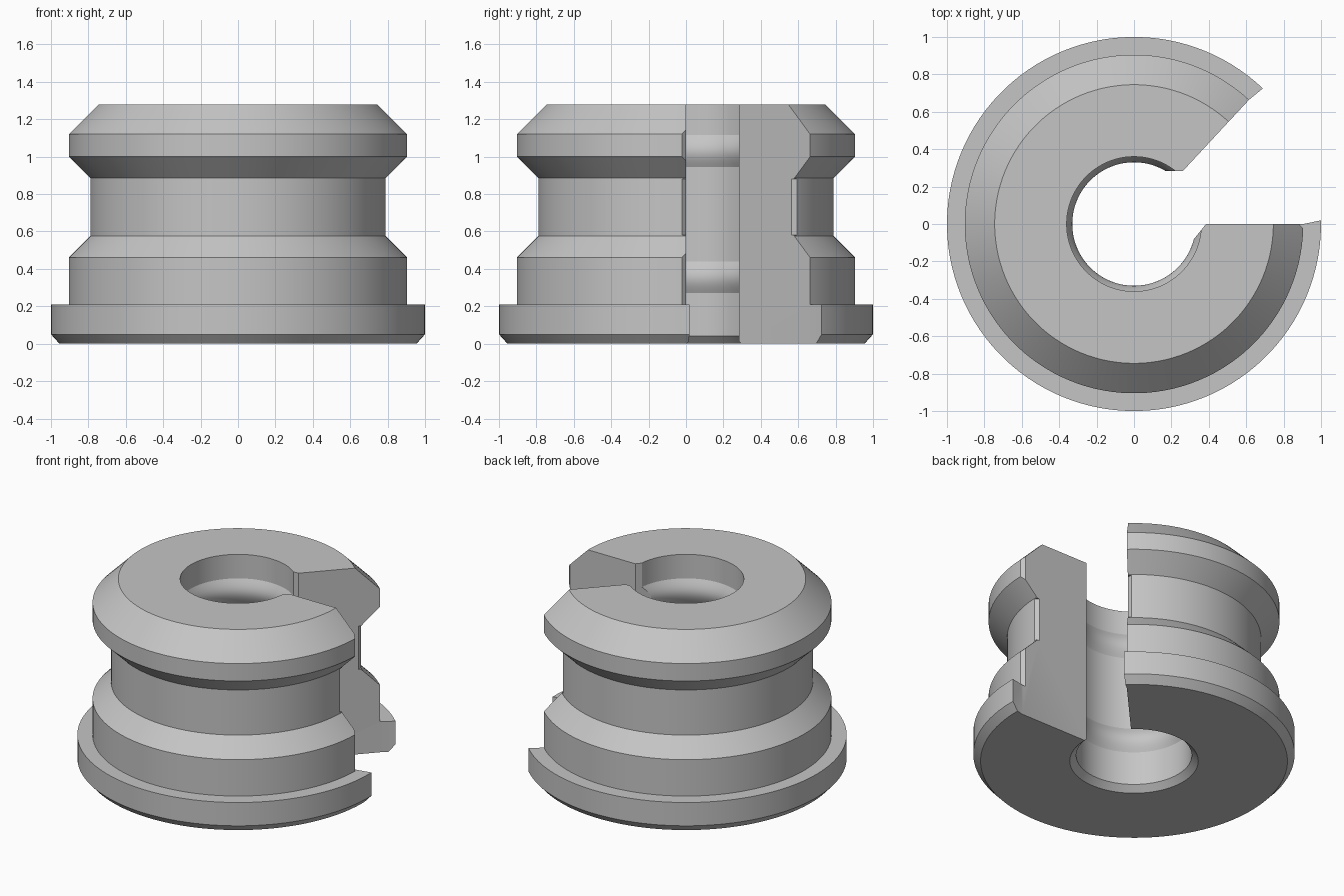
import bpy
import bmesh
from math import sin, cos, pi, radians
from mathutils import Vector

cube = bpy.data.objects.get("Cube")
if cube:
    bpy.data.objects.remove(cube, do_unlink=True)

SEGMENTS = 120
BORE = 0.36
SLOT_ANGLE = radians(47.2)


def make_object(name, bm):
    bmesh.ops.recalc_face_normals(bm, faces=bm.faces)
    mesh = bpy.data.meshes.new(name)
    bm.to_mesh(mesh)
    bm.free()
    obj = bpy.data.objects.new(name, mesh)
    bpy.context.collection.objects.link(obj)
    return obj


def revolve(name, profile):
    """Closed (radius, height) profile turned around z."""
    bm = bmesh.new()
    rings = []
    for i in range(SEGMENTS):
        a = 2 * pi * (i + 0.5) / SEGMENTS
        rings.append([bm.verts.new((r * cos(a), r * sin(a), z)) for r, z in profile])
    n = len(profile)
    for i in range(SEGMENTS):
        here, there = rings[i], rings[(i + 1) % SEGMENTS]
        for j in range(n):
            k = (j + 1) % n
            bm.faces.new((here[j], there[j], there[k], here[k]))
    return make_object(name, bm)


def cut(target, outline, low, high):
    """Remove an upright prism with the given plan outline."""
    bm = bmesh.new()
    face = bm.faces.new([bm.verts.new((x, y, low)) for x, y in outline])
    new = bmesh.ops.extrude_face_region(bm, geom=[face])["geom"]
    top = [v for v in new if isinstance(v, bmesh.types.BMVert)]
    bmesh.ops.translate(bm, verts=top, vec=(0, 0, high - low))
    cutter = make_object("slot_cutter", bm)
    cutter.hide_render = True
    mod = target.modifiers.new("cut", "BOOLEAN")
    mod.operation = "DIFFERENCE"
    mod.solver = "EXACT"
    mod.object = cutter
    bpy.context.view_layer.objects.active = target
    bpy.ops.object.modifier_apply(modifier=mod.name)
    bpy.data.objects.remove(cutter, do_unlink=True)


def chamfer(target, along, inward, radius, low, high, c=0.023):
    """Trim the outer upright corner of a slot wall."""
    plan = [(radius - 2 * c, -c), (radius + c, 2 * c), (radius + c, -c)]
    cut(target, [along * s + inward * t for s, t in plan], low, high)


def bead(centre, half=0.085, bulge=0.03, steps=10):
    """Rounded ridge standing inward from the bore, listed downwards."""
    return [(BORE - bulge * cos(t * pi / 2), centre - half * t)
            for t in (2 * i / steps - 1 for i in range(steps + 1))]


# Flanged body with a waist groove and two beads in the bore
outer = [(0.40, 0), (0.955, 0), (1, 0.05), (1, 0.21), (0.905, 0.21),
         (0.905, 0.46), (0.79, 0.575), (0.79, 0.885), (0.905, 1.0),
         (0.905, 1.12), (0.745, 1.28)]
inner = [(BORE, 1.28)] + bead(1.03) + bead(0.355) + [(BORE, 0.04)]
body = revolve("grooved_bushing", outer + inner)

# Side slot, flared at the bore and narrowed at the flange
slot = [(0.1, 0.1), (0.305, -0.1), (0.385, 0), (0.905, 0), (1.1, 0.04),
        (1.1, 0.8), (0.775, 0.796), (0.615, 0.664), (0.261, 0.283), (0.15, 0.283)]
cut(body, slot, -0.1, 1.4)

# Chamfered slot corners
front_wall = Vector((1, 0)), Vector((0, -1))
back_wall = (Vector((cos(SLOT_ANGLE), sin(SLOT_ANGLE))),
             Vector((-sin(SLOT_ANGLE), cos(SLOT_ANGLE))))
chamfer(body, *front_wall, 0.905, 0.21, 1.14)
for wall in (front_wall, back_wall):
    chamfer(body, *wall, 0.79, 0.58, 0.88)

# Plain grey finish
grey = bpy.data.materials.new("grey")
grey.use_nodes = True
colour = (0.56, 0.56, 0.56, 1)
grey.diffuse_color = colour
grey.node_tree.nodes["Principled BSDF"].inputs["Base Color"].default_value = colour
body.data.materials.clear()
body.data.materials.append(grey)
for face in body.data.polygons:
    face.material_index = 0

bpy.ops.object.select_all(action="DESELECT")
body.select_set(True)
bpy.context.view_layer.objects.active = body
bpy.ops.object.shade_smooth_by_angle(angle=radians(20))
